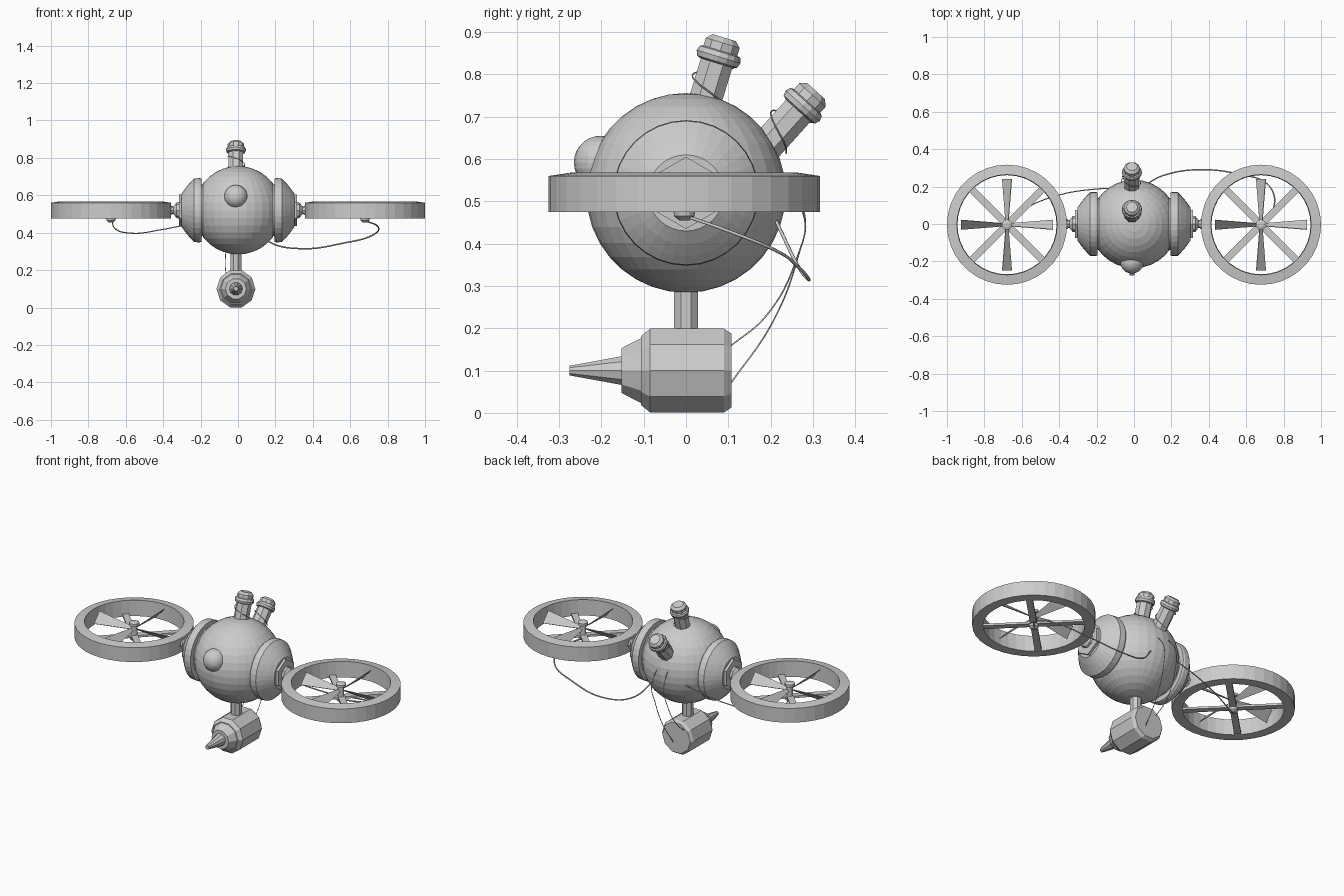
import bpy, bmesh, math
from mathutils import Matrix, Vector

if "Cube" in bpy.data.objects:
    bpy.data.objects.remove(bpy.data.objects["Cube"])

def finish(name, bm):
    bmesh.ops.recalc_face_normals(bm, faces=bm.faces[:])
    me = bpy.data.meshes.new(name)
    bm.to_mesh(me)
    bm.free()
    ob = bpy.data.objects.new(name, me)
    bpy.context.collection.objects.link(ob)
    return ob

def lathe(name, profile, n, loc=(0, 0, 0), axis=(0, 0, 1), closed=False, turn=0):
    """Spin (radius, height) points about an axis; ends are capped unless closed."""
    bm = bmesh.new()
    rings = [[bm.verts.new((r * math.cos(a), r * math.sin(a), h))
              for a in (2 * math.pi * i / n + turn for i in range(n))] for r, h in profile]
    pairs = list(zip(rings, rings[1:]))
    if closed:
        pairs.append((rings[-1], rings[0]))
    else:
        bm.faces.new(rings[0])
        bm.faces.new(rings[-1])
    for a, b in pairs:
        for i in range(n):
            j = (i + 1) % n
            bm.faces.new((a[i], a[j], b[j], b[i]))
    rot = Vector((0, 0, 1)).rotation_difference(Vector(axis)).to_matrix().to_4x4()
    bm.transform(Matrix.Translation(loc) @ rot)
    return finish(name, bm)

def ball(name, loc, r, u=24, v=14):
    bm = bmesh.new()
    bmesh.ops.create_uvsphere(bm, u_segments=u, v_segments=v, radius=r)
    bm.transform(Matrix.Translation(loc))
    return finish(name, bm)

def cable(name, pts, r):
    cu = bpy.data.curves.new(name, 'CURVE')
    cu.dimensions = '3D'
    cu.bevel_depth, cu.bevel_resolution, cu.resolution_u = r, 1, 8
    sp = cu.splines.new('BEZIER')
    sp.bezier_points.add(len(pts) - 1)
    for p, co in zip(sp.bezier_points, pts):
        p.co = co
        p.handle_left_type = p.handle_right_type = 'AUTO'
    ob = bpy.data.objects.new(name, cu)
    bpy.context.collection.objects.link(ob)
    return ob

CX, CZ = -0.011, 0.52

# Round body, sliced flat at both sides
body = bmesh.new()
bmesh.ops.create_uvsphere(body, u_segments=32, v_segments=18, radius=0.236)
for s in (1, -1):
    bmesh.ops.bisect_plane(body, geom=body.verts[:] + body.edges[:] + body.faces[:],
                           plane_co=(s * 0.188, 0, 0), plane_no=(s, 0, 0), clear_outer=True)
body.transform(Matrix.Translation((0, 0, CZ)))
finish("body", body)

# Eye
ball("eye", (CX, -0.202, 0.592), 0.063)

def blade(bm, angle, centre):
    # Pitched, tapering, thin blade
    vs = []
    for y, w, pitch in ((0.02, 0.010, 40), (0.245, 0.038, 48)):
        c, s = math.cos(math.radians(pitch)), math.sin(math.radians(pitch))
        for u, t in ((-w, -.002), (w, -.002), (w, .002), (-w, .002)):
            # face leans toward -x for the blade pointing to +y
            vs.append(Vector((u * c - t * s, y, u * s + t * c)))
    m = Matrix.Translation(centre) @ Matrix.Rotation(angle, 4, 'Z')
    v = [bm.verts.new(m @ p) for p in vs]
    for f in ((0, 1, 2, 3), (4, 5, 6, 7), (0, 1, 5, 4), (1, 2, 6, 5), (2, 3, 7, 6), (3, 0, 4, 7)):
        bm.faces.new([v[i] for i in f])

for side, s in (("left", -1), ("right", 1)):
    # Side cup, hex plate and arm
    lathe(side + "_cup", [(.13, .165), (.14, .195), (.168, .195), (.172, .205), (.170, .235),
                          (.150, .254), (.122, .278), (.090, .301)], 32, (0, 0, CZ), (s, 0, 0))
    lathe(side + "_plate", [(.085, .295), (.085, .316)], 6, (0, 0, CZ), (s, 0, 0))
    lathe(side + "_arm", [(.045, .31), (.042, .328), (.020, .345), (.022, .352), (.038, .372)],
          8, (0, 0, CZ), (s, 0, 0))
    # Rotor guard ring
    c = (s * 0.679, -0.004, 0)
    lathe(side + "_ring", [(.321, .475), (.321, .560), (.268, .568), (.265, .475)], 36, c, closed=True)
    # Hub with collar and lower cap
    lathe(side + "_hub", [(.012, .455), (.024, .465), (.026, .478), (.017, .492), (.017, .545),
                          (.028, .547), (.028, .562), (.014, .568)], 12, c)
    # Diagonal support spokes
    sp = bmesh.new()
    for k in (1, 3):
        bmesh.ops.create_cube(sp, size=1, matrix=Matrix.Translation((c[0], c[1], .484))
                              @ Matrix.Rotation(k * math.pi / 4, 4, 'Z')
                              @ Matrix.Diagonal((.55, .036, .012, 1)))
    finish(side + "_spokes", sp)
    # Propeller
    pr = bmesh.new()
    for k in range(4):
        blade(pr, k * math.pi / 2, (c[0], c[1], .525))
    finish(side + "_propeller", pr)

# Two exhaust pipes with collar, cap and wire coil
for name, y, z, deg in (("upper", .077, .842, 17), ("rear", .276, .726, 42)):
    a = math.radians(deg)
    d = Vector((0, math.sin(a), math.cos(a)))
    p = Vector((CX, y, z))
    lathe(name + "_pipe", [(.042, -.16), (.042, 0)], 8, p, d, turn=math.pi / 8)
    lathe(name + "_pipe_collar", [(.04, -.016), (.050, -.012), (.054, 0), (.050, .012), (.04, .016)],
          16, p, d)
    lathe(name + "_pipe_cap", [(.044, 0), (.044, .034), (.030, .047)], 10, p, d)
    side = Vector((0, d.z, -d.y))
    cable(name + "_pipe_wire", [p + side * .046 * math.cos(t) + Vector((.046 * math.sin(t), 0, 0))
                                + d * (-.11 + .016 * t)
                                for t in (i * math.pi / 4 for i in range(9))], .0018)

# Strut and hanging tool pod
lathe("strut", [(.031, .18), (.031, .30)], 8, (CX, 0, 0), turn=math.pi / 8)

def pod(name, profile):
    bm_ob = lathe(name, profile, 10)
    bm_ob.data.transform(Matrix.Translation((CX, 0, .1)) @ Matrix.Rotation(math.pi / 2, 4, 'X'))

pod("pod", [(.092, -.107), (.104, -.090), (.104, .085), (.086, .106)])
pod("pod_nose", [(.084, .100), (.056, .152)])
pod("pod_spike", [(.037, .145), (.012, .275)])

# Hanging cables
cable("left_rotor_cable", [(-.675, 0, .465), (-.66, .03, .425), (-.58, .085, .398), (-.40, .155, .418),
                           (-.20, .187, .46), (-.10, .19, .48)], .003)
cable("right_rotor_cable", [(.68, 0, .465), (.75, .10, .43), (.716, .21, .385), (.567, .265, .345),
                            (.33, .29, .315), (.165, .262, .352), (.06, .21, .46)], .004)
cable("pod_cable_left", [(-.06, .10, .154), (-.068, .19, .23), (-.06, .26, .36), (-.05, .28, .47),
                         (-.04, .215, .57)], .002)
cable("pod_cable_right", [(.01, .10, .062), (.012, .205, .215), (.02, .265, .37), (.03, .28, .46),
                          (.03, .215, .56)], .002)
